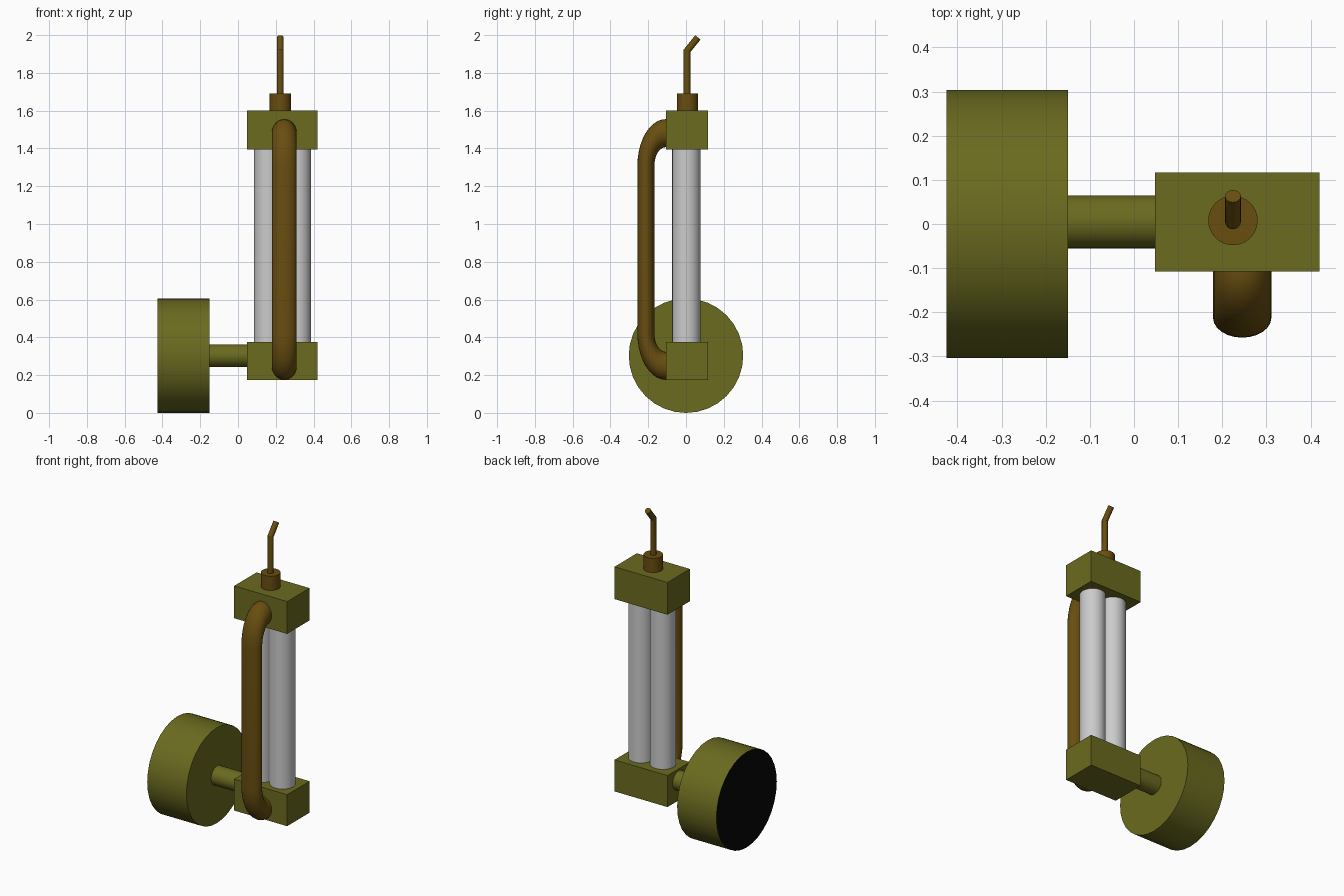
import bpy, bmesh, math
from mathutils import Vector, Matrix

if "Cube" in bpy.data.objects:
    bpy.data.objects.remove(bpy.data.objects["Cube"])


def material(name, rgb):
    m = bpy.data.materials.new(name)
    m.diffuse_color = (*rgb, 1)
    m.use_nodes = True
    m.node_tree.nodes["Principled BSDF"].inputs["Base Color"].default_value = m.diffuse_color
    return m


OLIVE = material("olive", (0.145, 0.145, 0.014))
BROWN = material("brown", (0.14, 0.075, 0.005))
BLACK = material("black", (0.002, 0.002, 0.002))


def finish(name, bm, mat=None):
    bmesh.ops.recalc_face_normals(bm, faces=bm.faces)
    me = bpy.data.meshes.new(name)
    bm.to_mesh(me)
    bm.free()
    ob = bpy.data.objects.new(name, me)
    bpy.context.collection.objects.link(ob)
    if mat:
        me.materials.append(mat)
    bpy.ops.object.select_all(action='DESELECT')
    ob.select_set(True)
    bpy.context.view_layer.objects.active = ob
    bpy.ops.object.shade_smooth_by_angle(angle=math.radians(30))
    return ob


def cylinder(name, start, end, radius, mat=None, sides=32):
    a, b = Vector(start), Vector(end)
    turn = (b - a).to_track_quat('Z', 'Y').to_matrix().to_4x4()
    bm = bmesh.new()
    bmesh.ops.create_cone(bm, cap_ends=True, segments=sides, radius1=radius,
                          radius2=radius, depth=(b - a).length,
                          matrix=Matrix.Translation((a + b) / 2) @ turn)
    return finish(name, bm, mat)


def box(name, lo, hi, mat):
    lo, hi = Vector(lo), Vector(hi)
    bm = bmesh.new()
    bmesh.ops.create_cube(bm, size=1, matrix=Matrix.Translation((lo + hi) / 2)
                          @ Matrix.Diagonal((*(hi - lo), 1)))
    return finish(name, bm, mat)


def tube(name, x, path, radius, mat, sides=24, squash=(1, 1)):
    """Round tube along a (y, z) path with mitred joints; squash scales y and z."""
    pts = [Vector(p) for p in path]
    bm, rings = bmesh.new(), []
    for i, p in enumerate(pts):
        d0 = (p - pts[i - 1]).normalized() if i else (pts[1] - p).normalized()
        d1 = (pts[i + 1] - p).normalized() if i < len(pts) - 1 else d0
        t = (d0 + d1).normalized()
        n = Vector((-t.y, t.x)) / t.dot(d0)
        ring = []
        for k in range(sides):
            a = math.tau * k / sides
            q = p + n * radius * math.sin(a)
            ring.append(bm.verts.new((x + radius * math.cos(a),
                                      q.x * squash[0], q.y * squash[1])))
        rings.append(ring)
    for r, s in zip(rings, rings[1:]):
        for k in range(sides):
            j = (k + 1) % sides
            bm.faces.new((r[k], r[j], s[j], s[k]))
    bm.faces.new(rings[0])
    bm.faces.new(rings[-1])
    return finish(name, bm, mat)


# wheel with dark outer face, and its axle
wheel = cylinder("wheel", (-0.425, 0, 0.303), (-0.15, 0, 0.303), 0.303, OLIVE)
wheel.data.materials.append(BLACK)
for f in wheel.data.polygons:
    if f.normal.x < -0.9:
        f.material_index = 1
cylinder("axle", (-0.15, 0.005, 0.303), (0.05, 0.005, 0.303), 0.06, OLIVE)

# end blocks
for name, z0, z1 in (("lower_block", 0.175, 0.375), ("upper_block", 1.395, 1.6)):
    box(name, (0.048, -0.107, z0), (0.42, 0.117, z1), OLIVE)

# twin columns
for name, x in (("left_column", 0.16), ("right_column", 0.312)):
    cylinder(name, (x, 0.002, 0.375), (x, 0.002, 1.395), 0.075)

# side pipe with quarter bends at both ends
SY, SZ, R, BEND = 0.68, 1.12, 0.066, 0.155
y_end, z_low, z_high = -0.107 / SY, 0.249 / SZ, 1.481 / SZ
low = [(y_end - BEND * math.sin(a), z_low + BEND * (1 - math.cos(a)))
       for a in (math.pi / 2 * i / 10 for i in range(11))]
high = [(y, z_low + z_high - z) for y, z in reversed(low)]
tube("side_pipe", 0.245, [(y_end + 0.03, z_low)] + low + high + [(y_end + 0.03, z_high)],
     R, BROWN, squash=(SY, SZ))

# collar and bent rod on top
cylinder("top_collar", (0.224, 0.008, 1.6), (0.224, 0.008, 1.69), 0.056, BROWN)
tube("bent_rod", 0.224, [(0.006, 1.68), (0.006, 1.917), (0.063, 1.988)], 0.018, BROWN, sides=16)
